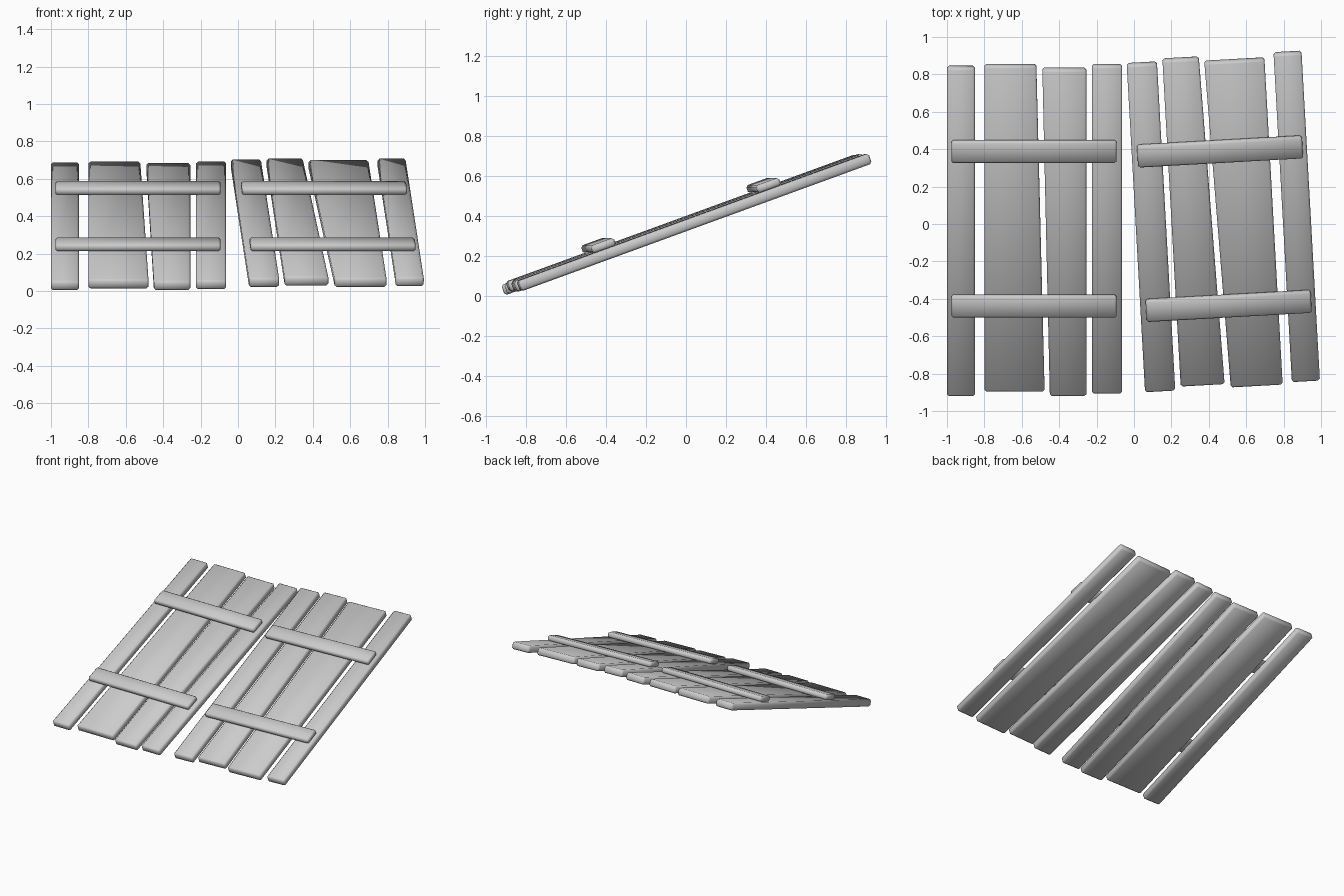
import bpy, bmesh
from math import radians
from mathutils import Matrix

if "Cube" in bpy.data.objects:
    bpy.data.objects.remove(bpy.data.objects["Cube"])

PLANK_T = 0.055
BATTEN_T = 0.04
PIVOT_V = -0.01


def board(name, bottom, top, v0, v1, w0, w1, matrix):
    """Bevelled tapered board; bottom/top are its x ranges at v0/v1."""
    bm = bmesh.new()
    outline = [(bottom[0], v0), (bottom[1], v0), (top[1], v1), (top[0], v1)]
    low = [bm.verts.new((x, v - PIVOT_V, w0)) for x, v in outline]
    face = bm.faces.new(low)
    ext = bmesh.ops.extrude_face_region(bm, geom=[face])
    for g in ext["geom"]:
        if isinstance(g, bmesh.types.BMVert):
            g.co.z = w1
    bmesh.ops.recalc_face_normals(bm, faces=bm.faces[:])
    bmesh.ops.bevel(bm, geom=bm.edges[:], offset=0.011, segments=1,
                    profile=0.5, affect='EDGES')
    bmesh.ops.recalc_face_normals(bm, faces=bm.faces[:])
    for f in bm.faces:
        f.smooth = True
    mesh = bpy.data.meshes.new(name)
    bm.to_mesh(mesh)
    bm.free()
    obj = bpy.data.objects.new(name, mesh)
    obj.matrix_world = matrix
    bpy.context.collection.objects.link(obj)


# plank x range at the low end, at the high end, and length range
planks = [
    ((-0.465, -0.315), (-0.465, -0.315), -0.974, 0.894),
    ((-0.265, 0.057), (-0.265, 0.013), -0.948, 0.905),
    ((0.085, 0.280), (0.045, 0.280), -0.974, 0.884),
    ((0.310, 0.472), (0.310, 0.472), -0.959, 0.905),
]


def panel(side, matrix):
    h = PLANK_T / 2
    for i, (b, t, v0, v1) in enumerate(planks, 1):
        board(f"{side}_plank_{i}", b, t, v0, v1, -h, h, matrix)
    # cross battens on the upper face
    for n, v in (("lower", -0.45), ("upper", 0.43)):
        board(f"{side}_{n}_batten", (-0.442, 0.442), (-0.442, 0.442),
              v - 0.062, v + 0.062, h - 0.002, h + BATTEN_T, matrix)


tilt = Matrix.Rotation(radians(20), 4, 'X')
# left panel, then the same panel turned end for end and slightly skewed
panel("left", Matrix.Translation((-0.535, -0.009, 0.357)) @ tilt)
panel("right", Matrix.Translation((0.482, -0.009, 0.357))
      @ Matrix.Rotation(radians(3.2), 4, 'Z') @ tilt
      @ Matrix.Rotation(radians(180), 4, 'Z'))
